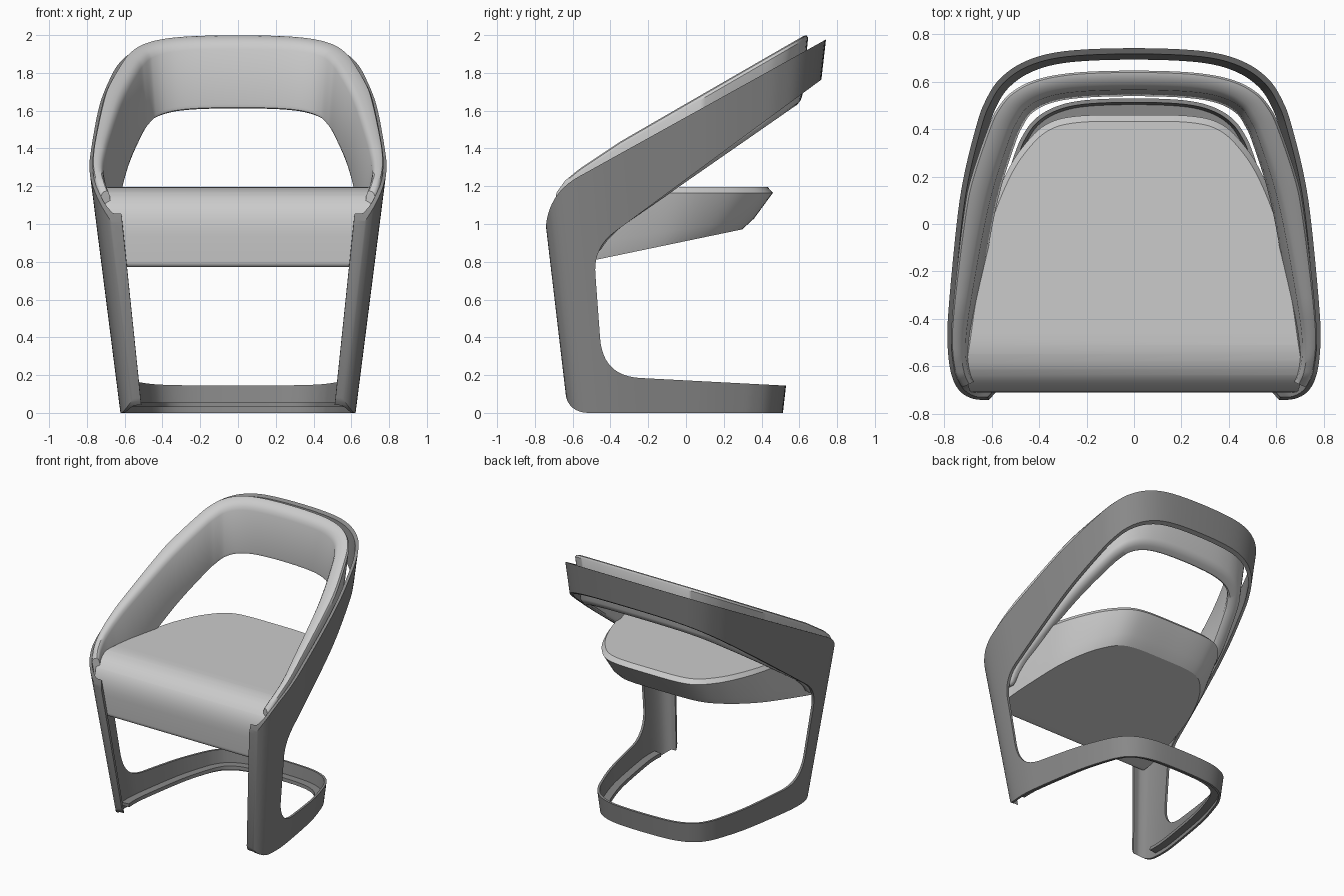
import bpy, bmesh, math
from mathutils import Vector

if "Cube" in bpy.data.objects:
    bpy.data.objects.remove(bpy.data.objects["Cube"])


def spline(pts, n=6):
    """Catmull-Rom curve through 2D points."""
    p = [Vector(q) for q in pts]
    p = [2 * p[0] - p[1]] + p + [2 * p[-1] - p[-2]]
    out = []
    for a, b, c, d in zip(p, p[1:], p[2:], p[3:]):
        for i in range(n):
            t = i / n
            out.append(0.5 * (2 * b + (c - a) * t + (2 * a - 5 * b + 4 * c - d) * t * t
                              + (3 * b - a - 3 * c + d) * t ** 3))
    return out + [p[-2]]


def mirrored(half):
    """Half plan from front to back centre, continued on the other side."""
    return spline(half + [(-x, y) for x, y in reversed(half[:-1])])


def fillet(corners, n=12):
    """Polygon of (y, z, tangent length) with rounded corners."""
    out = []
    for i, (y, z, r) in enumerate(corners):
        c = Vector((y, z))
        if r == 0:
            out.append(c)
            continue
        a = c + (Vector(corners[i - 1][:2]) - c).normalized() * r
        b = c + (Vector(corners[(i + 1) % len(corners)][:2]) - c).normalized() * r
        for k in range(n + 1):
            t = k / n
            out.append(a * (1 - t) ** 2 + c * 2 * t * (1 - t) + b * t * t)
    return out


def loft(name, rings):
    bm = bmesh.new()
    vs = [[bm.verts.new(p) for p in r] for r in rings]
    for a, b in zip(vs, vs[1:]):
        for i in range(len(a)):
            j = (i + 1) % len(a)
            bm.faces.new((a[i], a[j], b[j], b[i]))
    bm.faces.new(vs[0])
    bm.faces.new(vs[-1])
    bmesh.ops.recalc_face_normals(bm, faces=bm.faces)
    me = bpy.data.meshes.new(name)
    bm.to_mesh(me)
    bm.free()
    ob = bpy.data.objects.new(name, me)
    bpy.context.collection.objects.link(ob)
    return ob


def activate(ob):
    bpy.ops.object.select_all(action='DESELECT')
    ob.select_set(True)
    bpy.context.view_layer.objects.active = ob


def smooth(ob, angle=32):
    activate(ob)
    bpy.ops.object.shade_smooth_by_angle(angle=math.radians(angle))


def cut_to_profile(ob, corners):
    """Keep only what lies inside the side profile."""
    prof = fillet(corners)
    cutter = loft("profile_cutter", [[(x, p.x, p.y) for p in prof] for x in (-1, 1)])
    cutter.hide_render = True
    m = ob.modifiers.new("profile", 'BOOLEAN')
    m.operation = 'INTERSECT'
    m.solver = 'EXACT'
    m.object = cutter
    activate(ob)
    bpy.ops.object.modifier_apply(modifier=m.name)
    bpy.data.objects.remove(cutter)


def flare(p, z):
    """All walls widen upward from the floor plan."""
    k = 1 + 0.205 * z
    return Vector((p.x * k, (p.y + 0.05) * k - 0.05, z))


def interp(table, y):
    if y <= table[0][0]:
        return table[0][1]
    for (a, za), (b, zb) in zip(table, table[1:]):
        if y <= b:
            return za + (zb - za) * (y - a) / (b - a)
    return table[-1][1]


dark = bpy.data.materials.new("dark_grey")
dark.diffuse_color = (.25, .25, .25, 1)
dark.use_nodes = True
dark.node_tree.nodes["Principled BSDF"].inputs["Base Color"].default_value = dark.diffuse_color

# Floor plan shared by the frame and the padding
PLAN = mirrored([(.508, -.625), (.556, -.62), (.597, -.583), (.618, -.514), (.622, -.405),
                 (.609, -.28), (.566, -.012), (.534, .136), (.489, .28), (.458, .355),
                 (.408, .425), (.325, .477), (.205, .505), (0, .513)])
NORM = []
for i in range(len(PLAN)):
    t = (PLAN[min(i + 1, len(PLAN) - 1)] - PLAN[max(i - 1, 0)]).normalized()
    NORM.append(Vector((-t.y, t.x)))

# Frame: flared shell trimmed to the cantilever side profile
inner = [p + n * .016 for p, n in zip(PLAN, NORM)]
outline = PLAN + inner[::-1]
frame = loft("frame", [[flare(p, z) for p in outline] for z in (-.1, 2.2)])
cut_to_profile(frame, [
    (.9, 2.065, 0), (-.741, 1.155, .2), (-.744, .9, 0), (-.85, .7, 0), (-.85, .3, 0),
    (-.655, .25, 0), (-.63, 0, .12), (.8, 0, 0), (.8, .13, 0), (-.44, .195, .2),
    (-.49, .875, .14), (.72, 1.767, 0), (.9, 1.9, 0)])
smooth(frame)
frame.data.materials.append(dark)


def sweep(name, d_out, d_in, low, up, section, keep):
    """Band along the plan; section holds (depth, is_top, end offset)."""
    rings = []
    for p, n in zip(PLAN, NORM):
        if p.y < keep:
            continue
        ring = []
        for u, top, off in section:
            a, b = interp(d_out, p.y), interp(d_in, p.y)
            q = p + n * (a + (b - a) * u)
            z = 1.2
            for _ in range(40):
                z = .5 * z + .5 * interp(up if top else low, flare(q, z).y)
            ring.append(flare(q, z - off if top else z + off))
        rings.append(ring)
    ob = loft(name, rings)
    smooth(ob, 40)
    return ob


# Padded back and arm band inside the frame
ends = [(0, .025), (.12, .007), (.35, 0), (.75, .004), (.92, .018), (1, .04)]
sweep("back_padding",
      [(-.45, .014), (.1, .024), (.35, .045), (.5, .068)],
      [(-.45, .058), (.1, .098), (.35, .115), (.5, .122)],
      [(-.46, .85), (-.42, .91), (-.35, .98), (.6, 1.64), (.9, 1.85)],
      [(-.75, .93), (-.72, 1.08), (-.69, 1.16), (-.64, 1.23), (-.56, 1.295), (-.35, 1.435),
       (.645, 2.009), (.9, 2.15)],
      [(u, False, o) for u, o in ends] + [(u, True, o) for u, o in reversed(ends)], -.58)

# Narrow ledge inside the base
flat = [(-1, .03), (1, .03)]
ledge = sweep("base_ledge", [(0, .012)], [(0, .07)], flat, [(-1, .055), (1, .055)],
              [(0, False, 0), (1, False, 0), (1, True, 0), (0, True, 0)], -.5)
ledge.data.materials.append(dark)

# Seat: tapered plan, tilted lower edge, trimmed to a profile with a rolled front
seat_plan = mirrored([(.69, -.85), (.712, -.6), (.702, -.45), (.662, -.2), (.615, .02),
                      (.54, .21), (.465, .33), (.37, .42), (.24, .455), (0, .46)])
levels = [(.7, .9, .80, 1), (.955, .92, .84, 1), (1.02, .955, .914, .8),
          (1.165, 1, 1, 0), (1.21, .965, .965, 0)]
rings = []
for z, sx, sy, tilt in levels:
    ring = []
    for p in seat_plan:
        y = (p.y + .7) * sy - .7 if p.y > -.7 else p.y
        ring.append((p.x * sx, y, z + tilt * .187 * (y - .3)))
    rings.append(ring)
seat = loft("seat", rings)
cut_to_profile(seat, [(.7, 1.195, 0), (-.73, 1.195, .26), (-.695, .765, .04),
                      (.29, .97, 0), (.7, 1.056, 0)])
smooth(seat, 25)
